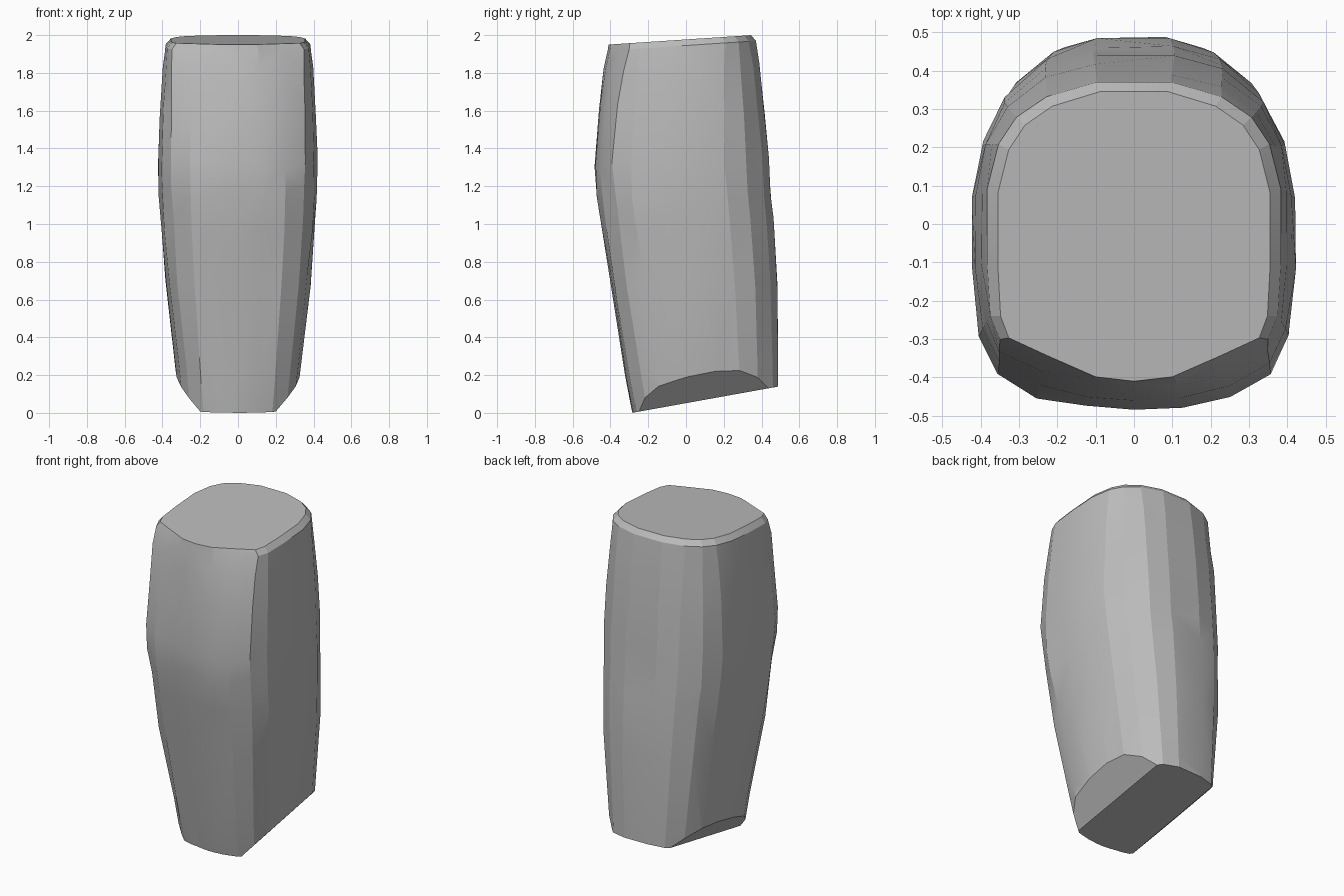
import bpy, bmesh, math, random
from mathutils import Vector

random.seed(4)
cube = bpy.data.objects.get("Cube")
if cube:
    bpy.data.objects.remove(cube, do_unlink=True)

# Stone material
stone = bpy.data.materials.new("stone_grey")
stone.use_nodes = True
grey = (0.5, 0.5, 0.5, 1)
stone.diffuse_color = grey
bsdf = next(n for n in stone.node_tree.nodes if n.type == 'BSDF_PRINCIPLED')
bsdf.inputs["Base Color"].default_value = grey
bsdf.inputs["Roughness"].default_value = 0.8

# Half outlines, front centre to back: square-cornered waist, tapered top
WAIST = [(0, -1), (.3, -.98), (.6, -.93), (.84, -.79), (.96, -.58), (1, -.2),
         (1, .2), (.94, .5), (.8, .74), (.55, .93), (.25, 1)]
TOP = [(0, -1), (.28, -.97), (.62, -.83), (.92, -.7), (.98, -.55), (1, -.2),
       (1, .3), (.92, .6), (.8, .77), (.6, .9), (.25, 1)]

# Rings: height, front y, back y, half width, tilt, blend to top outline
RINGS = [(-.1, -.265, .49, .29, 0, 0),
         (.2, -.325, .49, .328, 0, 0),
         (.7, -.41, .485, .385, 0, 0),
         (1.0, -.455, .465, .412, 0, 0),
         (1.17, -.482, .452, .422, 0, 0),
         (1.32, -.49, .44, .425, 0, 0),
         (1.6, -.465, .42, .415, 0, .2),
         (1.8, -.44, .395, .40, .03, .5),
         (1.945, -.415, .37, .383, .066, .9),
         (1.977, -.41, .345, .355, .066, 1)]


def outline(blend):
    half = [Vector(a).lerp(Vector(b), blend) for a, b in zip(WAIST, TOP)]
    return half + [Vector((-p.x, p.y)) for p in reversed(half[1:])]


def add_ring(bm, ring):
    z, front, back, width, tilt, blend = ring
    rough = .006 if .1 < z < 1.9 else 0
    verts = []
    for p in outline(blend):
        x = p.x * width
        y = (front + back) / 2 + p.y * (back - front) / 2
        scale = 1 - random.random() * rough * 2.5
        lift = random.uniform(-1, 1) * rough * 7
        verts.append(bm.verts.new((x * scale, y * scale, z + tilt * y + lift)))
    return verts


def slice_off(bm, point, normal):
    """Cut away everything beyond the plane and close the hole."""
    bmesh.ops.bisect_plane(bm, geom=bm.verts[:] + bm.edges[:] + bm.faces[:],
                           plane_co=point, plane_no=Vector(normal).normalized(),
                           clear_outer=True)
    rim = [e for e in bm.edges if e.is_boundary]
    bmesh.ops.holes_fill(bm, edges=rim, sides=0)


# Loft the faceted sides
bm = bmesh.new()
rings = [add_ring(bm, r) for r in RINGS]
for low, high in zip(rings, rings[1:]):
    n = len(low)
    for i in range(n):
        j = (i + 1) % n
        bm.faces.new((low[i], low[j], high[j], high[i]))
bmesh.ops.triangulate(bm, faces=bm.faces[:], quad_method='SHORT_EDGE')

# Flat top, slanted base and the two chipped lower flanks
bm.faces.new(rings[-1])
slice_off(bm, (0, 0, .0515), (0, .18, -1))
for side in (1, -1):
    slice_off(bm, (side * .2, 0, .053), (side * 1.08, .182, -1))
bmesh.ops.recalc_face_normals(bm, faces=bm.faces[:])

mesh = bpy.data.meshes.new("stone_block")
bm.to_mesh(mesh)
bm.free()
mesh.materials.append(stone)
block = bpy.data.objects.new("stone_block", mesh)
bpy.context.collection.objects.link(block)

# Soft facets with crisp ridges
bpy.ops.object.select_all(action='DESELECT')
block.select_set(True)
bpy.context.view_layer.objects.active = block
bpy.ops.object.shade_smooth_by_angle(angle=math.radians(14))
